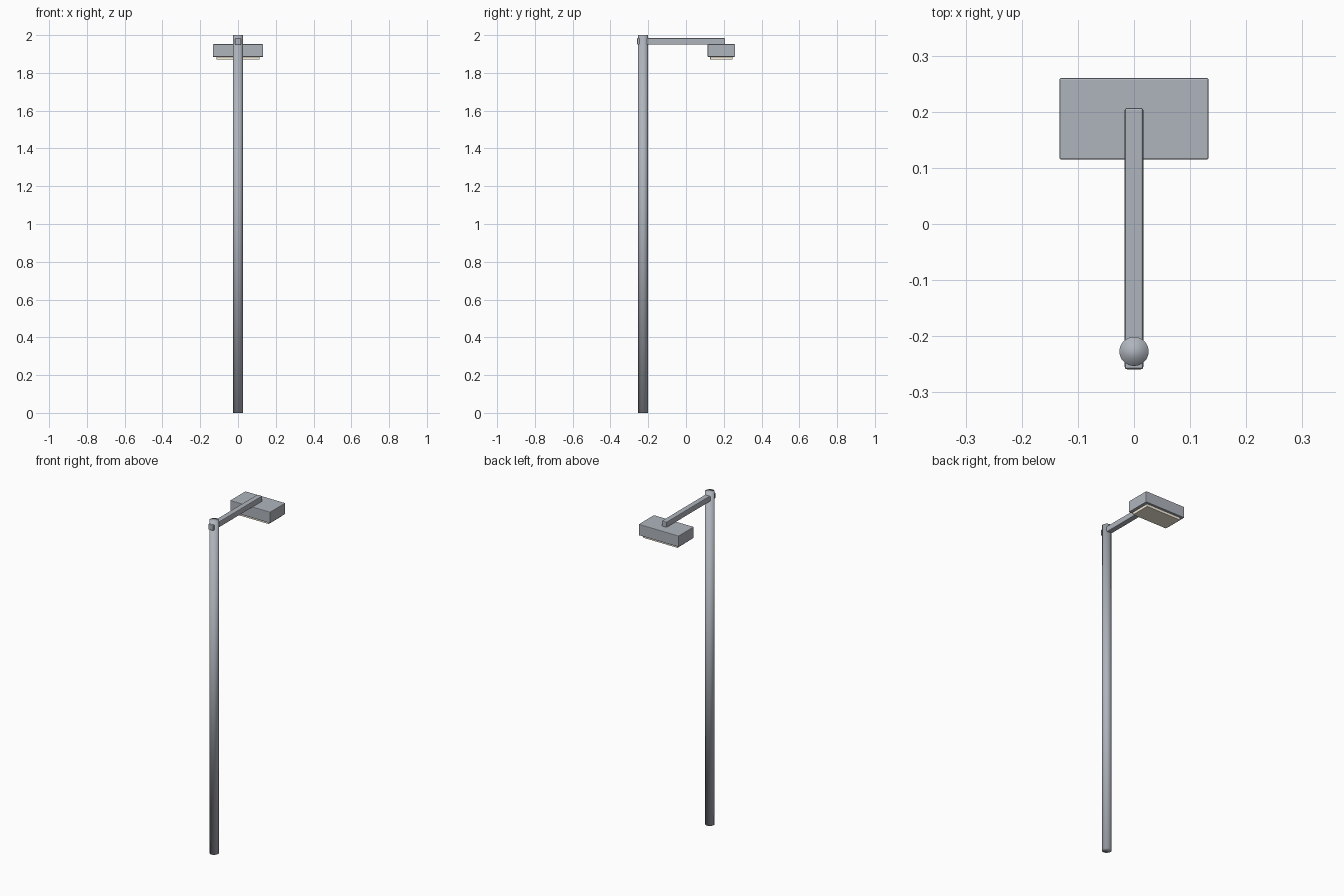
import bpy

if "Cube" in bpy.data.objects:
    bpy.data.objects.remove(bpy.data.objects["Cube"])


def material(name, color):
    mat = bpy.data.materials.new(name)
    mat.diffuse_color = (*color, 1)
    mat.use_nodes = True
    mat.node_tree.nodes["Principled BSDF"].inputs["Base Color"].default_value = mat.diffuse_color
    return mat


steel = material("blue_grey_steel", (0.43, 0.46, 0.51))
cream = material("lens_cream", (0.95, 0.88, 0.72))


def box(name, mat, x, y0, y1, z0, z1, bevel=0.0):
    """Box centred on x = 0 with half-width x, optionally with softened edges."""
    bpy.ops.mesh.primitive_cube_add(size=1, location=(0, (y0 + y1) / 2, (z0 + z1) / 2))
    ob = bpy.context.object
    ob.name = name
    ob.scale = (2 * x, y1 - y0, z1 - z0)
    bpy.ops.object.transform_apply(location=False, rotation=False, scale=True)
    ob.data.materials.append(mat)
    if bevel:
        mod = ob.modifiers.new("soft_edges", 'BEVEL')
        mod.width = bevel
        mod.segments = 2


# Round pole, smooth shaded
bpy.ops.mesh.primitive_cylinder_add(vertices=32, radius=0.026, depth=2.0,
                                    location=(0, -0.227, 1.0))
pole = bpy.context.object
pole.name = "pole"
pole.data.materials.append(steel)
bpy.ops.object.shade_smooth()

# Horizontal arm passing through the pole top
box("arm", steel, 0.0165, -0.259, 0.207, 1.950, 1.984, 0.004)

# Lamp housing hanging under the arm tip
box("lamp_housing", steel, 0.133, 0.115, 0.260, 1.885, 1.952, 0.003)

# Pale lens below the housing
box("lamp_lens", cream, 0.115, 0.128, 0.246, 1.870, 1.892, 0.002)
